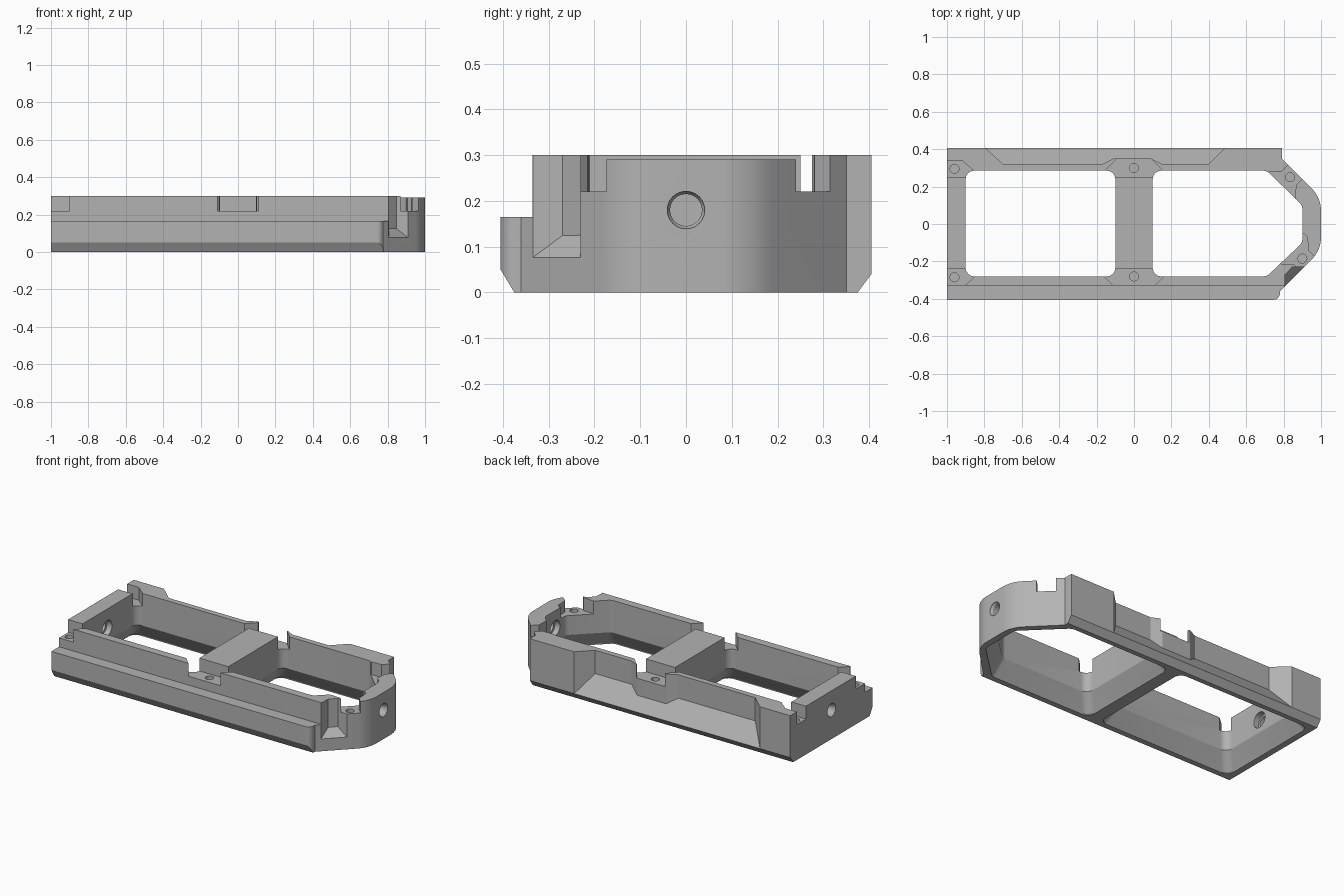
import bpy, bmesh, math
from mathutils import Vector, Matrix

cube = bpy.data.objects.get("Cube")
if cube:
    bpy.data.objects.remove(cube, do_unlink=True)

grey = bpy.data.materials.new("plain_grey")
grey.use_nodes = True
colour = (0.45, 0.45, 0.45, 1)
grey.diffuse_color = colour
grey.node_tree.nodes["Principled BSDF"].inputs["Base Color"].default_value = colour


def fillet(points, seg=6):
    """Round the corners of a polygon given as (x, y, radius)."""
    out = []
    for i, (x, y, r) in enumerate(points):
        p = Vector((x, y))
        if r == 0:
            out.append((x, y))
            continue
        a = (Vector(points[i - 1][:2]) - p).normalized()
        b = (Vector(points[(i + 1) % len(points)][:2]) - p).normalized()
        half = a.angle(b) / 2
        centre = p + (a + b).normalized() * (r / math.sin(half))
        start = p + a * (r / math.tan(half)) - centre
        end = p + b * (r / math.tan(half)) - centre
        for k in range(seg + 1):
            t = k / seg
            d = (start * (1 - t) + end * t).normalized() * r
            out.append(tuple(centre + d))
    return out


def loft(name, rings):
    """Closed solid through rings of 3D points."""
    bm = bmesh.new()
    loops = [[bm.verts.new(p) for p in ring] for ring in rings]
    n = len(loops[0])
    bm.faces.new(loops[0][::-1])
    bm.faces.new(loops[-1])
    for lo, hi in zip(loops, loops[1:]):
        for i in range(n):
            j = (i + 1) % n
            bm.faces.new((lo[i], lo[j], hi[j], hi[i]))
    bmesh.ops.recalc_face_normals(bm, faces=bm.faces)
    mesh = bpy.data.meshes.new(name)
    bm.to_mesh(mesh)
    bm.free()
    ob = bpy.data.objects.new(name, mesh)
    bpy.context.collection.objects.link(ob)
    return ob


def prism(name, pts, floor, top):
    """Vertical prism; the floor is a height or a function of x, y."""
    f = floor if callable(floor) else lambda x, y: floor
    return loft(name, [[(x, y, f(x, y)) for x, y in pts],
                       [(x, y, top) for x, y in pts]])


def box(x0, x1, y0, y1):
    return [(x0, y0), (x1, y0), (x1, y1), (x0, y1)]


def circle(cx, cy, r, n=24):
    return [(cx + r * math.cos(2 * math.pi * k / n),
             cy + r * math.sin(2 * math.pi * k / n)) for k in range(n)]


def along_x(name, sections):
    """Solid through (x, [(y, z)...]) sections."""
    return loft(name, [[(x, y, z) for y, z in pts] for x, pts in sections])


# Frame blank with a rounded, tapered nose
H = 0.3
outline = fillet([(-1, -.405, 0), (.78, -.405, .035), (.78, -.36, 0), (1, -.14, .17),
                  (1, .14, .17), (.79, .35, 0), (.79, .405, 0), (-1, .405, 0)], 8)
frame = prism("frame_body", outline, 0, H)
cutters = []

# Front ledge and lower edge chamfers
cutters.append(prism("front_step", box(-1.1, .805, -.6, -.33), .165, .5))
for s, y, z in ((-1, .405, .05), (1, .405, .04)):
    tri = [(s * (y + .03), z * 2), (s * (y - .06), -z), (s * (y + .03), -z)]
    cutters.append(along_x("edge_chamfer", [(-1.1, tri), (1.1, tri)]))

# Back recess with a sloping floor and a boss in the middle
recess = [(-.82, .43), (-.7, .32), (-.17, .32), (-.11, .35),
          (.09, .35), (.15, .32), (.4, .32), (.51, .43)]
cutters.append(prism("back_recess", recess, lambda x, y: .155 - (y - .32) * 1.35, .5))


# Two windows, flared toward the bottom
def rear_window(d):
    return fillet([(x, y, .045) for x, y in box(-.9 - d, -.1 + d, -.28 - d, .285 + d)])


def nose_window(d):
    k = d * .41
    return fillet([(.1 - d, -.28 - d, .045), (.71 + k, -.28 - d, .05),
                   (.9 + d, -.1 - k, .05), (.9 + d, .1 + k, .05),
                   (.71 + k, .285 + d, .05), (.1 - d, .285 + d, .045)])


for shape in (rear_window, nose_window):
    rings = [[(x, y, z) for x, y in shape(d)]
             for d, z in ((.06, -.05), (.06, .005), (0, .1), (0, .5))]
    cutters.append(loft("window", rings))

# Mounting notches over the middle bar and at the rear corners
SEAT = .22
for s, inner in ((1, .25), (-1, .237)):
    notch = [(-.1, .37), (-.1, .34), (-.16, .28), (-.16, inner),
             (.16, inner), (.16, .28), (.1, .34), (.1, .37)]
    cutters.append(prism("bar_notch", [(x, s * y) for x, y in notch], SEAT, .5))
cutters.append(prism("corner_notch", [(-1.05, -.24), (-.85, -.24), (-.85, -.28),
                                      (-.9, -.325), (-.9, -.37), (-1.05, -.37)], SEAT, .5))
cutters.append(prism("corner_notch", [(-1.05, .25), (-.85, .25), (-.85, .28),
                                      (-.92, .34), (-1.05, .34)], SEAT, .5))

# Notches across the slanted nose walls
nose_notch = [(-.053, .1), (-.053, -.01), (-.1, -.06), (-.1, -.09),
              (.1, -.09), (.1, -.06), (.053, -.01), (.053, .1)]
for cx, cy, s in ((.835, .25, 1), (.9, -.185, -1)):
    q = math.sqrt(.5)
    pts = [(cx + q * (n + t), cy + s * q * (n - t)) for t, n in nose_notch]
    cutters.append(prism("nose_notch", pts, SEAT, .5))
cutters.append(prism("nose_top_trim", box(.72, 1.1, -.2, .25), .29, .5))

# Pocket with a sloping floor in the front nose wall
pocket = [(.803, -.4), (.808, -.27), (.847, -.23), (.96, -.23)]
cutters.append(prism("nose_pocket", pocket,
                     lambda x, y: .125 - (x - y - 1.077) * .77, .5))

# Screw holes in the notch floors
for x, y in ((-.96, .295), (-.96, -.285), (0, .3), (0, -.28), (.835, .25), (.9, -.185)):
    cutters.append(prism("screw_hole", circle(x, y, .024), .1, .4))

# Cross holes through both end walls, stepped and countersunk
for s in (-1, 1):
    steps = ((1.02, .041), (.995, .041), (.985, .035), (.935, .035), (.934, .048), (.86, .048))
    cutters.append(along_x("end_hole", [(s * x, circle(0, .18, r)) for x, r in steps]))

# Cut everything and tidy up
bpy.context.view_layer.objects.active = frame
for c in cutters:
    c.hide_render = True
    m = frame.modifiers.new("cut", "BOOLEAN")
    m.operation = "DIFFERENCE"
    m.solver = "EXACT"
    m.object = c
    bpy.ops.object.modifier_apply(modifier=m.name)
    bpy.data.objects.remove(c, do_unlink=True)

frame.data.materials.clear()
frame.data.materials.append(grey)
for p in frame.data.polygons:
    p.material_index = 0
bpy.ops.object.select_all(action="DESELECT")
frame.select_set(True)
bpy.ops.object.shade_smooth_by_angle(angle=math.radians(25))
